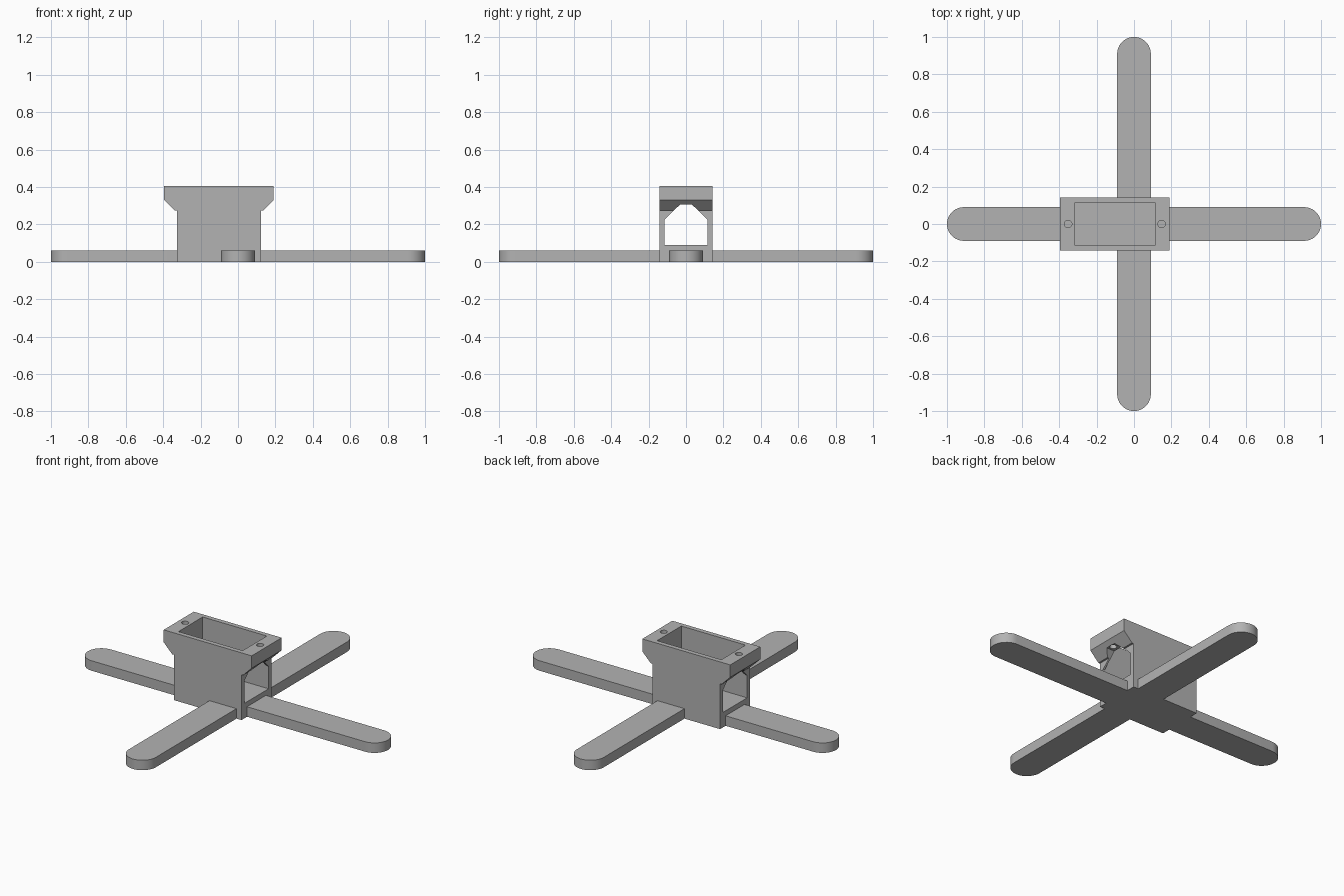
import bpy, bmesh, math
from mathutils import Matrix

if "Cube" in bpy.data.objects:
    bpy.data.objects.remove(bpy.data.objects["Cube"], do_unlink=True)

grey = bpy.data.materials.new("plain grey")
grey.use_nodes = True
grey.diffuse_color = (0.45, 0.45, 0.45, 1)
grey.node_tree.nodes["Principled BSDF"].inputs["Base Color"].default_value = grey.diffuse_color

# Axis frames: (profile u, profile v, extrusion direction)
ALONG_X = Matrix(((0, 0, 1), (1, 0, 0), (0, 1, 0)))
ALONG_Y = Matrix(((1, 0, 0), (0, 0, -1), (0, 1, 0)))
ALONG_Z = Matrix.Identity(3)


def prism(name, profile, start, end, frame):
    """Extrude a closed 2D profile between two depths."""
    bm = bmesh.new()
    verts = [bm.verts.new(frame @ Matrix.Translation((u, v, start)).to_translation())
             for u, v in profile]
    face = bm.faces.new(verts)
    new = bmesh.ops.extrude_face_region(bm, geom=[face])["geom"]
    bmesh.ops.translate(bm, vec=frame.col[2] * (end - start),
                        verts=[g for g in new if isinstance(g, bmesh.types.BMVert)])
    bmesh.ops.recalc_face_normals(bm, faces=bm.faces)
    mesh = bpy.data.meshes.new(name)
    bm.to_mesh(mesh)
    bm.free()
    mesh.materials.append(grey)
    obj = bpy.data.objects.new(name, mesh)
    bpy.context.collection.objects.link(obj)
    return obj


def combine(target, other, operation):
    """Apply a boolean and discard the helper."""
    mod = target.modifiers.new(operation, 'BOOLEAN')
    mod.object, mod.operation, mod.solver = other, operation, 'EXACT'
    bpy.context.view_layer.objects.active = target
    bpy.ops.object.modifier_apply(modifier=mod.name)
    bpy.data.objects.remove(other, do_unlink=True)


def circle(cx, cy, r, n=24):
    return [(cx + r * math.cos(2 * math.pi * i / n),
             cy + r * math.sin(2 * math.pi * i / n)) for i in range(n)]


def rect(x0, x1, y0, y1):
    return [(x0, y0), (x1, y0), (x1, y1), (x0, y1)]


# Cross foot: four round-ended arms in one outline
R, STEPS = 0.09, 20
outline = []
for quarter in range(4):
    c, s = math.cos(quarter * math.pi / 2), math.sin(quarter * math.pi / 2)
    arm = [(R, -R)]
    for i in range(STEPS + 1):
        a = math.pi * (i / STEPS - 0.5)
        arm.append((1 - R + R * math.cos(a), R * math.sin(a)))
    outline += [(c * x - s * y, s * x + c * y) for x, y in arm]
cross_foot = prism("cross_foot", outline, 0, 0.06, ALONG_Z)

# Holder body with flared lip at each end, mirrored about its middle
MID, HALF_Y = -0.102, 0.143
side = [(0.225, 0), (0.225, 0.273), (0.236, 0.273), (0.293, 0.33), (0.293, 0.405)]
body = [(MID + x, z) for x, z in side] + [(MID - x, z) for x, z in reversed(side)]
stand = prism("holder_stand", body, -HALF_Y, HALF_Y, ALONG_Y)
combine(stand, cross_foot, 'UNION')

# Open pocket from the top
combine(stand, prism("pocket_cutter", rect(MID - 0.214, MID + 0.214, -0.115, 0.115),
                     0.09, 0.5, ALONG_Z), 'DIFFERENCE')

# Chamfered window through both ends
window = [(-0.115, 0.09), (0.115, 0.09), (0.115, 0.225),
          (0.032, 0.306), (-0.032, 0.306), (-0.115, 0.225)]
combine(stand, prism("window_cutter", window, -0.6, 0.4, ALONG_X), 'DIFFERENCE')

# Screw holes in the lip
for sign in (-1, 1):
    combine(stand, prism("screw_cutter", circle(MID + sign * 0.25, 0, 0.02),
                         0.2, 0.5, ALONG_Z), 'DIFFERENCE')

# Smooth rounded ends, sharp edges elsewhere
bpy.ops.object.select_all(action='DESELECT')
stand.select_set(True)
bpy.context.view_layer.objects.active = stand
bpy.ops.object.shade_smooth_by_angle(angle=math.radians(30))
